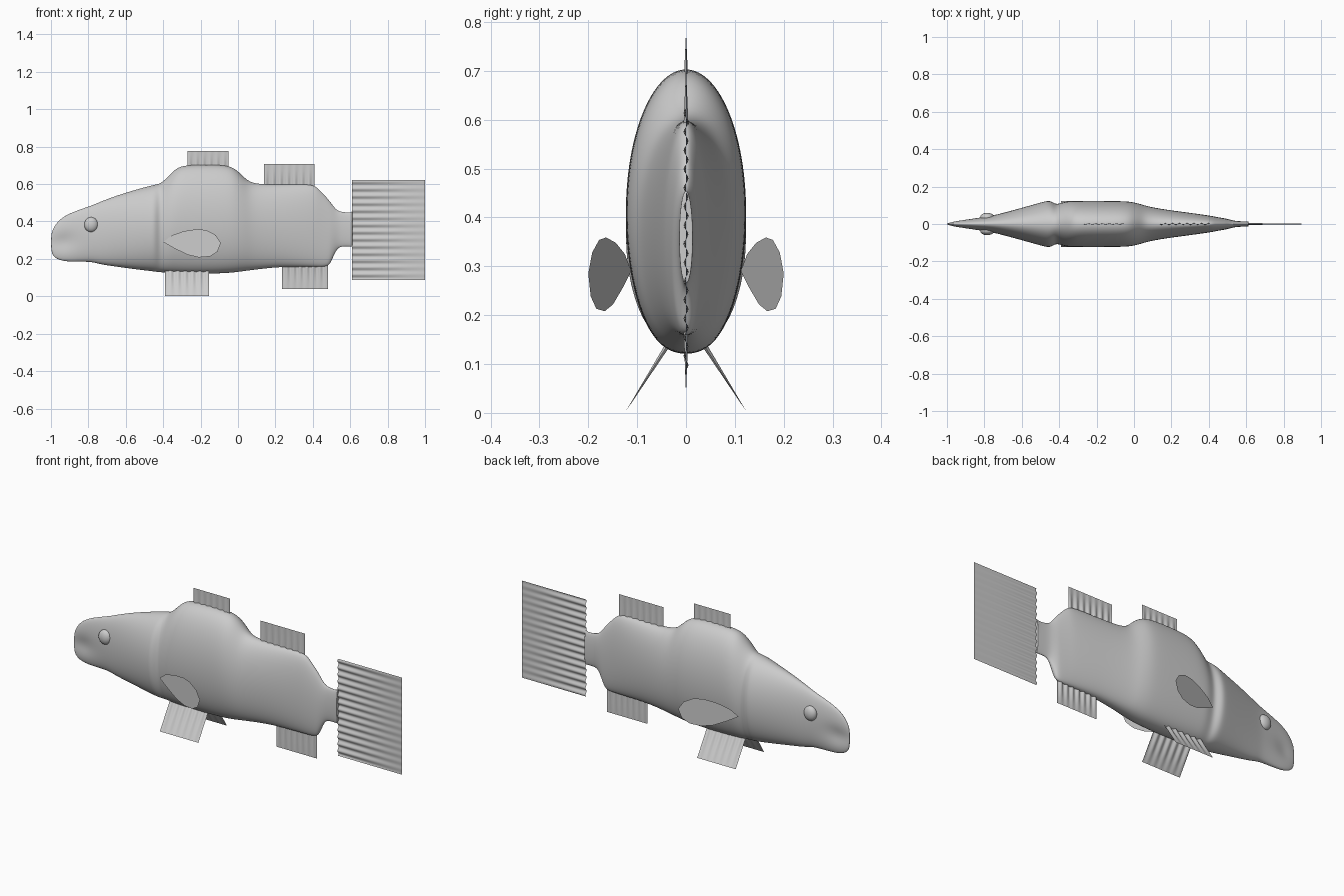
import bpy, bmesh, math
from mathutils import Vector

cube = bpy.data.objects.get("Cube")
if cube:
    bpy.data.objects.remove(cube, do_unlink=True)

grey = bpy.data.materials.new("plain grey")
grey.use_nodes = True
COLOUR = (0.6, 0.6, 0.6, 1)
grey.diffuse_color = COLOUR
grey.node_tree.nodes["Principled BSDF"].inputs["Base Color"].default_value = COLOUR


def finish(name, bm, smooth=True):
    mesh = bpy.data.meshes.new(name)
    bm.to_mesh(mesh)
    bm.free()
    mesh.materials.append(grey)
    for p in mesh.polygons:
        p.use_smooth = smooth
    ob = bpy.data.objects.new(name, mesh)
    bpy.context.collection.objects.link(ob)
    return ob


# Body: oval rings along x, each (x, bottom, top, half width)
STATIONS = [
    (-1.0, .24, .335, .006), (-.985, .21, .37, .012), (-.96, .195, .405, .018),
    (-.92, .185, .435, .024), (-.86, .184, .46, .031), (-.78, .184, .487, .041),
    (-.74, .17, .505, .049), (-.65, .157, .54, .073), (-.55, .143, .57, .101),
    (-.49, .136, .587, .118), (-.45, .131, .597, .128), (-.425, .128, .602, .11),
    (-.405, .126, .612, .107), (-.37, .123, .645, .12), (-.33, .121, .688, .123),
    (-.28, .119, .704, .124), (-.16, .118, .706, .124), (-.06, .122, .703, .123),
    (-.01, .127, .683, .119), (.04, .134, .628, .106), (.085, .14, .602, .091),
    (.2, .154, .599, .073), (.3, .156, .6, .06), (.4, .156, .6, .046),
    (.43, .156, .577, .04), (.48, .158, .523, .031), (.497, .18, .5, .028),
    (.525, .25, .462, .02), (.55, .267, .452, .015), (.6, .266, .446, .014),
    (.61, .265, .456, .014), (.612, .265, .456, .014)]
SIDES = 28


def ring_point(x, bottom, top, width, angle):
    c, s = math.cos(angle), math.sin(angle)
    z = (bottom + top) / 2 + (top - bottom) / 2 * s
    power = 1.0 if s > 0 else 0.85
    y = width * math.copysign(abs(c) ** power, c)
    # Mouth crease between the jaws
    depth = min(1, max(0, (-.85 - x) / .07))
    y *= 1 - .6 * depth * math.exp(-((z - .29) / .045) ** 2)
    return Vector((x, y, z))


bm = bmesh.new()
rings = [[bm.verts.new(ring_point(*st, 2 * math.pi * i / SIDES)) for i in range(SIDES)]
         for st in STATIONS]
for a, b in zip(rings, rings[1:]):
    for i in range(SIDES):
        j = (i + 1) % SIDES
        bm.faces.new((a[i], b[i], b[j], a[j]))
bm.faces.new(rings[0])
bm.faces.new(rings[-1][::-1])
bmesh.ops.recalc_face_normals(bm, faces=bm.faces)
body = finish("body", bm)
sub = body.modifiers.new("smooth", 'SUBSURF')
sub.levels = sub.render_levels = 2


# Rippled sheet fins: root edge waves, free edge is flat
def sheet_fin(name, root_a, root_b, spread, waves, ripple):
    root_a, root_b, spread = Vector(root_a), Vector(root_b), Vector(spread)
    across = (root_b - root_a).cross(spread).normalized()
    steps, rows = waves * 8, 4
    bm = bmesh.new()
    grid = []
    for r in range(rows + 1):
        t = r / rows
        grid.append([bm.verts.new(
            root_a.lerp(root_b, k / steps) + spread * t
            + across * ripple * (1 - t) * math.sin(2 * math.pi * waves * k / steps))
            for k in range(steps + 1)])
    for a, b in zip(grid, grid[1:]):
        for k in range(steps):
            bm.faces.new((a[k], a[k + 1], b[k + 1], b[k]))
    return finish(name, bm)


sheet_fin("tail_fin", (.61, 0, .088), (.61, 0, .623), (.39, 0, 0), 14, .005)
sheet_fin("front_dorsal_fin", (-.27, 0, .69), (-.05, 0, .69), (0, 0, .088), 6, .004)
sheet_fin("rear_dorsal_fin", (.138, 0, .59), (.408, 0, .59), (0, 0, .117), 7, .005)
sheet_fin("anal_fin", (.235, 0, .17), (.482, 0, .17), (0, 0, -.132), 7, .005)

# Paired parts
LEAF = [(-.40, .29), (-.355, .325), (-.29, .348), (-.22, .359), (-.17, .354), (-.12, .328),
        (-.092, .285), (-.11, .238), (-.15, .213), (-.21, .208), (-.27, .222), (-.34, .256)]
for side, name in ((1, "rear"), (-1, "front")):
    tag = "left" if side < 0 else "right"
    # The head points to -x, so each pair is named by the swimming direction
    sheet_fin("pelvic_fin_" + tag, (-.39, side * .038, .138), (-.155, side * .038, .138),
              (0, side * .086, -.136), 6, .005)

    bm = bmesh.new()
    bm.faces.new([bm.verts.new((x, side * (.2 + (x + .092) * .285), z)) for x, z in LEAF])
    finish("pectoral_fin_" + tag, bm, False)

    bm = bmesh.new()
    bmesh.ops.create_uvsphere(bm, u_segments=24, v_segments=14, radius=1)
    bmesh.ops.scale(bm, vec=(.037, .024, .04), verts=bm.verts)
    bmesh.ops.translate(bm, vec=(-.785, side * .036, .383), verts=bm.verts)
    finish("eye_" + tag, bm)
